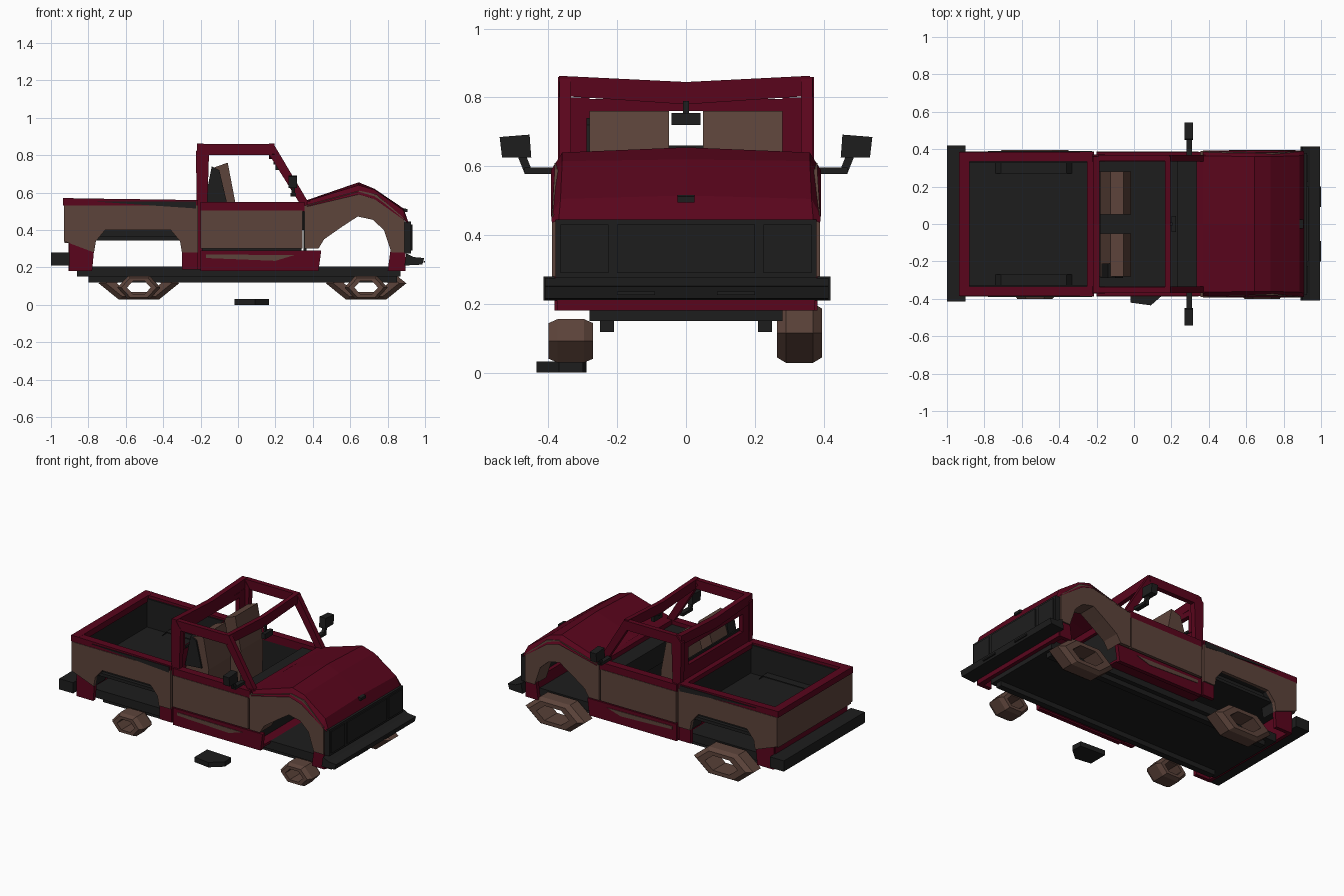
import bpy, bmesh, math
from mathutils import Vector


def material(name, rgb):
    m = bpy.data.materials.new(name)
    m.diffuse_color = (*rgb, 1)
    return m


RED = material("dark red paint", (0.1, 0.0015, 0.0115))
BROWN = material("rusty brown", (0.108, 0.057, 0.043))
DARK = material("charcoal", (0.0125, 0.0125, 0.0125))


def finish(name, bm, mat):
    bmesh.ops.recalc_face_normals(bm, faces=bm.faces)
    me = bpy.data.meshes.new(name)
    bm.to_mesh(me)
    bm.free()
    me.materials.append(mat)
    ob = bpy.data.objects.new(name, me)
    bpy.context.collection.objects.link(ob)
    return ob


def prism(name, pts, a, b, mat, axis="y"):
    """Extrude a profile: (x,z) along y, (y,z) along x, or (x,y) along z."""
    place = {"y": lambda p, t: (p[0], t, p[1]),
             "x": lambda p, t: (t, p[0], p[1]),
             "z": lambda p, t: (p[0], p[1], t)}[axis]
    bm = bmesh.new()
    f = bm.faces.new([bm.verts.new(place(p, a)) for p in pts])
    r = bmesh.ops.extrude_face_region(bm, geom=[f])
    vs = [v for v in r["geom"] if isinstance(v, bmesh.types.BMVert)]
    bmesh.ops.translate(bm, verts=vs, vec=Vector(place((0, 0), b - a)))
    return finish(name, bm, mat)


def box(name, x0, x1, y0, y1, z0, z1, mat):
    return prism(name, [(x0, z0), (x1, z0), (x1, z1), (x0, z1)], y0, y1, mat)


def sheet(name, rows, mat):
    """Loft a surface through rows of points."""
    bm = bmesh.new()
    g = [[bm.verts.new(p) for p in r] for r in rows]
    for r, q in zip(g, g[1:]):
        for i in range(len(r) - 1):
            bm.faces.new((r[i], r[i + 1], q[i + 1], q[i]))
    return finish(name, bm, mat)


def wheel(name, cx, cz, rx, rz, y0, y1):
    """Squat six-sided ring with rounded shoulders and an open hub."""
    w = y1 - y0
    section = [(y0, .55), (y0, .82), (y0 + .2 * w, 1), (y1 - .2 * w, 1), (y1, .82), (y1, .55)]
    bm = bmesh.new()
    rings = []
    for k in range(6):
        a = k * math.pi / 3
        rings.append([bm.verts.new((cx + rx * s * math.cos(a), y,
                                    cz + rz * s * math.sin(a) / math.sin(math.pi / 3)))
                      for y, s in section])
    for k in range(6):
        p, q = rings[k], rings[(k + 1) % 6]
        for i in range(6):
            j = (i + 1) % 6
            bm.faces.new((p[i], p[j], q[j], q[i]))
    return finish(name, bm, BROWN)


# Wheels: small on the near side, large on the far side
for label, cx in (("rear", -0.53), ("front", 0.685)):
    wheel(label + "_wheel_near", cx, 0.092, 0.115, 0.063, -0.40, -0.27)
    wheel(label + "_wheel_far", cx, 0.115, 0.215, 0.087, 0.265, 0.395)

# Chassis and floors
box("chassis", -0.86, 0.87, -0.28, 0.28, 0.15, 0.205, DARK)
box("cab_underside", -0.22, 0.43, -0.37, 0.37, 0.19, 0.205, RED)
box("cab_floor", -0.2, 0.36, -0.35, 0.35, 0.206, 0.225, DARK)
box("bed_floor", -0.9, -0.22, -0.36, 0.36, 0.345, 0.365, DARK)

# Outlines shared by both sides
rear_arch = [(-0.77, 0.28), (-0.76, 0.34), (-0.71, 0.40), (-0.36, 0.40), (-0.31, 0.34), (-0.30, 0.28)]
front_arch = [(0.43, 0.30), (0.46, 0.35), (0.56, 0.42), (0.64, 0.472), (0.72, 0.455), (0.78, 0.40), (0.82, 0.28)]
bed_side = [(-0.93, 0.53), (-0.93, 0.34)] + rear_arch + [(-0.215, 0.28), (-0.215, 0.53)]
fender = [(0.355, 0.30)] + front_arch + [(0.89, 0.28), (0.89, 0.46), (0.74, 0.59), (0.65, 0.61), (0.355, 0.53)]
door = [(-0.2, 0.30), (0.345, 0.30), (0.345, 0.505), (-0.2, 0.505)]
a_pillar = [(0.15, 0.83), (0.19, 0.86), (0.375, 0.55), (0.325, 0.55)]
b_pillar = [(-0.22, 0.50), (-0.165, 0.50), (-0.155, 0.81), (-0.19, 0.86), (-0.225, 0.82)]

for s, side in ((-1, "near"), (1, "far")):
    def P(name, pts, a, b, mat):
        return prism(f"{name}_{side}", pts, s * a, s * b, mat)

    def B(name, x0, x1, y0, y1, z0, z1, mat):
        box(f"{name}_{side}", x0, x1, s * y0, s * y1, z0, z1, mat)

    # Brown body panels, the fender leaning in towards the hood
    P("bed_panel", bed_side, 0.365, 0.388, BROWN)
    for v in P("fender", fender, 0.365, 0.39, BROWN).data.vertices:
        if v.co.z > 0.54:
            v.co.y -= s * 0.008
    P("door_panel", door, 0.365, 0.388, BROWN)
    # Red lower body
    P("rear_corner", [(-0.90, 0.18), (-0.78, 0.18), (-0.77, 0.29), (-0.77, 0.34), (-0.90, 0.34)], 0.355, 0.38, RED)
    B("bed_front_corner", -0.30, -0.215, 0.355, 0.38, 0.19, 0.29, RED)
    P("sill", [(-0.2, 0.18), (0.43, 0.18), (0.445, 0.29), (-0.2, 0.29)], 0.355, 0.382, RED)
    P("sill_worn_strip", [(-0.17, 0.25), (0.2, 0.235), (0.3, 0.265), (-0.17, 0.27)], 0.381, 0.385, BROWN)
    P("front_corner", [(0.80, 0.18), (0.89, 0.18), (0.89, 0.29), (0.815, 0.29)], 0.355, 0.382, RED)
    # Red belt line, bed rail and cab frame
    B("belt_line", -0.2, 0.355, 0.335, 0.385, 0.50, 0.55, RED)
    P("bed_rail", [(-0.93, 0.525), (-0.215, 0.505), (-0.215, 0.56), (-0.93, 0.57)], 0.335, 0.385, RED)
    P("bed_rail_wear", [(-0.78, 0.553), (-0.225, 0.515), (-0.225, 0.553)], 0.384, 0.389, DARK)
    P("a_pillar", a_pillar, 0.335, 0.368, RED)
    P("b_pillar", b_pillar, 0.335, 0.372, RED)
    P("roof_rail", [(-0.2, 0.80), (0.18, 0.80), (0.19, 0.86), (-0.19, 0.86)], 0.338, 0.37, RED)
    B("rear_window_post", -0.215, -0.185, 0.28, 0.36, 0.64, 0.80, RED)
    # Dark liners and brown front wheel well
    B("bed_liner", -0.89, -0.23, 0.325, 0.337, 0.36, 0.55, DARK)
    B("door_liner", -0.19, 0.34, 0.335, 0.35, 0.22, 0.50, DARK)
    sheet("rear_wheel_well_" + side, [[(x, s * y, z) for x, z in rear_arch] for y in (0.27, 0.37)], DARK)
    sheet("front_wheel_well_" + side, [[(x, s * y, z) for x, z in front_arch] for y in (0.27, 0.37)], BROWN)
    # Frame rail
    B("frame_rail", -0.80, 0.85, 0.21, 0.25, 0.118, 0.155, DARK)
    # Seat
    P("seat", [(-0.17, 0.23), (-0.02, 0.23), (-0.015, 0.55), (-0.055, 0.76), (-0.125, 0.735), (-0.18, 0.55)],
      0.05, 0.28, BROWN)
    # Door mirror on a bent arm
    B("mirror_foot", 0.28, 0.31, 0.37, 0.47, 0.578, 0.597, DARK)
    prism("mirror_arm_" + side, [(s * 0.445, 0.58), (s * 0.47, 0.58), (s * 0.49, 0.63), (s * 0.465, 0.63)],
          0.285, 0.305, DARK, "x")
    prism("mirror_head_" + side, [(s * 0.45, 0.625), (s * 0.535, 0.625), (s * 0.542, 0.685), (s * 0.455, 0.692)],
          0.27, 0.315, DARK, "x")
    # Headlight plate
    box("headlight_" + side, 0.925, 0.931, s * 0.225, s * 0.365, 0.29, 0.43, DARK)
    box("bumper_slot_" + side, 0.992, 1.0, s * 0.09, s * 0.2, 0.225, 0.235, DARK)

# Pad behind the driver
prism("seat_back_pad", [(-0.18, 0.54), (-0.14, 0.74), (-0.10, 0.72), (-0.06, 0.55)], -0.29, -0.21, DARK)

# Cab back wall, rear window and bowed headers
box("cab_back_wall", -0.215, -0.19, -0.37, 0.37, 0.20, 0.645, RED)
box("rear_window_seal", -0.19, -0.18, -0.28, 0.28, 0.645, 0.66, DARK)
box("rear_window_top", -0.215, -0.185, -0.36, 0.36, 0.76, 0.795, RED)
bow = [(-0.37, 0.805), (0, 0.78), (0.365, 0.805), (0.36, 0.863), (0, 0.845), (-0.37, 0.863)]
prism("windshield_header", bow, 0.165, 0.194, RED, "x")
prism("rear_header", bow, -0.22, -0.185, RED, "x")
box("inside_mirror", 0.20, 0.225, -0.042, 0.042, 0.72, 0.755, DARK)
box("inside_mirror_stem", 0.19, 0.205, -0.008, 0.008, 0.75, 0.79, DARK)

# Dashboard and cowl
box("dashboard", 0.23, 0.35, -0.335, 0.335, 0.40, 0.525, DARK)
box("cowl", 0.335, 0.385, -0.37, 0.37, 0.51, 0.555, RED)
box("firewall", 0.35, 0.365, -0.36, 0.36, 0.20, 0.52, DARK)

# Hood with side skirts and a central peak
hood_rows = []
for x, w, z, zc, drop, flare in ((0.37, 0.365, 0.555, 0.56, 0.03, 0.028), (0.645, 0.36, 0.64, 0.655, 0.05, 0.032),
                                 (0.73, 0.36, 0.615, 0.62, 0.05, 0.032), (0.885, 0.365, 0.505, 0.515, 0.05, 0.027),
                                 (0.91, 0.37, 0.445, 0.445, 0.01, 0.02)):
    hood_rows.append([(x, -w - flare, z - drop), (x, -w, z), (x, 0, zc), (x, w, z), (x, w + flare, z - drop)])
sheet("hood", hood_rows, RED)
prism("hood_latch", [(0.885, 0.495), (0.905, 0.495), (0.905, 0.512), (0.885, 0.517)], -0.025, 0.025, DARK)

# Grille, valance and bumpers
box("grille", 0.885, 0.925, -0.38, 0.38, 0.275, 0.445, DARK)
box("grille_center", 0.925, 0.932, -0.2, 0.2, 0.29, 0.43, DARK)
box("front_valance", 0.86, 0.895, -0.375, 0.375, 0.18, 0.28, RED)
prism("front_bumper", [(0.89, 0.21), (0.985, 0.215), (0.995, 0.25), (0.94, 0.255), (0.90, 0.275)],
      -0.41, 0.415, DARK)
box("rear_bumper", -1.0, -0.90, -0.415, 0.42, 0.21, 0.28, DARK)

# Tailgate, bed ends
box("tailgate", -0.928, -0.90, -0.375, 0.375, 0.33, 0.53, BROWN)
box("tailgate_cap", -0.935, -0.88, -0.385, 0.385, 0.53, 0.57, RED)
box("rear_valance", -0.905, -0.88, -0.37, 0.37, 0.18, 0.34, RED)
box("tailgate_liner", -0.90, -0.885, -0.335, 0.335, 0.36, 0.53, DARK)
box("bed_front_liner", -0.24, -0.225, -0.335, 0.335, 0.36, 0.54, DARK)
box("bed_front_rail", -0.25, -0.21, -0.37, 0.37, 0.53, 0.56, RED)

# Loose scrap lying on the ground
prism("ground_scrap", [(-0.02, -0.29), (-0.02, -0.42), (0.09, -0.435), (0.165, -0.37), (0.16, -0.30)],
      0.0, 0.032, DARK, "z")
